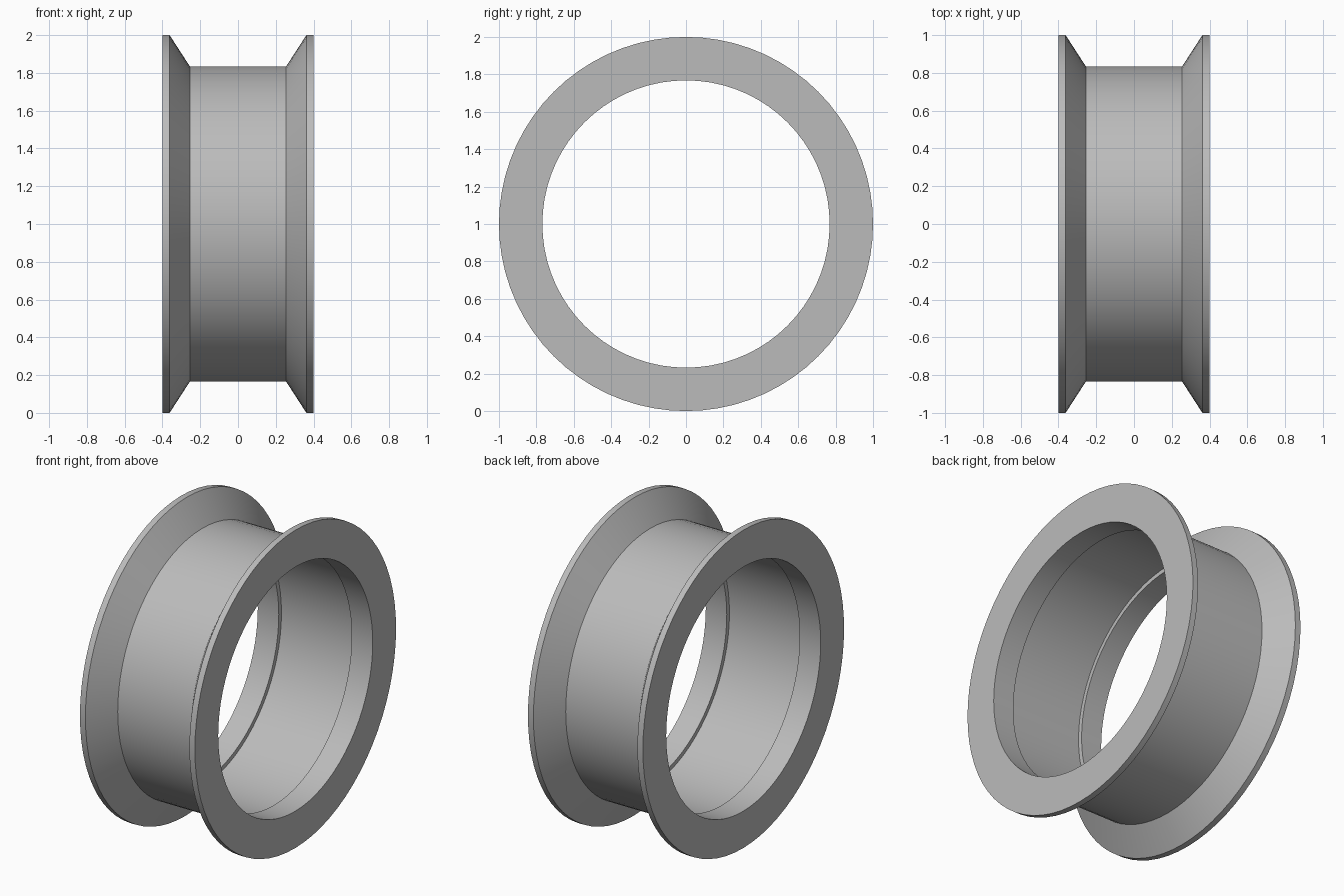
import bpy
import math

cube = bpy.data.objects.get("Cube")
if cube:
    bpy.data.objects.remove(cube, do_unlink=True)

SEGMENTS = 72

grey = bpy.data.materials.new("plain_grey")
grey.use_nodes = True
colour = (0.5, 0.5, 0.5, 1)
grey.diffuse_color = colour
grey.node_tree.nodes["Principled BSDF"].inputs["Base Color"].default_value = colour

# Half of the closed section as (distance along axle, radius)
tube_end, lip, width = 0.254, 0.362, 0.4
barrel, bore, recess = 0.833, 0.768, 0.795
outer = [(tube_end, barrel), (lip, 1), (width, 1)]
inner = [(width, bore), (tube_end, bore), (tube_end, recess)]
half = outer + inner
section = half + [(-x, r) for x, r in reversed(half)]

# Revolve the section around the x axis
verts, faces = [], []
count = len(section)
for i in range(SEGMENTS):
    a = math.tau * i / SEGMENTS
    verts += [(x, r * math.cos(a), 1 + r * math.sin(a)) for x, r in section]
    j = (i + 1) % SEGMENTS
    for k in range(count):
        n = (k + 1) % count
        faces.append((i * count + k, i * count + n, j * count + n, j * count + k))

mesh = bpy.data.meshes.new("wheel_rim")
mesh.from_pydata(verts, [], faces)
mesh.materials.append(grey)
rim = bpy.data.objects.new("wheel_rim", mesh)
bpy.context.collection.objects.link(rim)

# Consistent outward normals, smooth curves with crisp edges
bpy.ops.object.select_all(action="DESELECT")
rim.select_set(True)
bpy.context.view_layer.objects.active = rim
bpy.ops.object.mode_set(mode="EDIT")
bpy.ops.mesh.select_all(action="SELECT")
bpy.ops.mesh.normals_make_consistent(inside=False)
bpy.ops.object.mode_set(mode="OBJECT")
bpy.ops.object.shade_smooth_by_angle(angle=math.radians(25))
